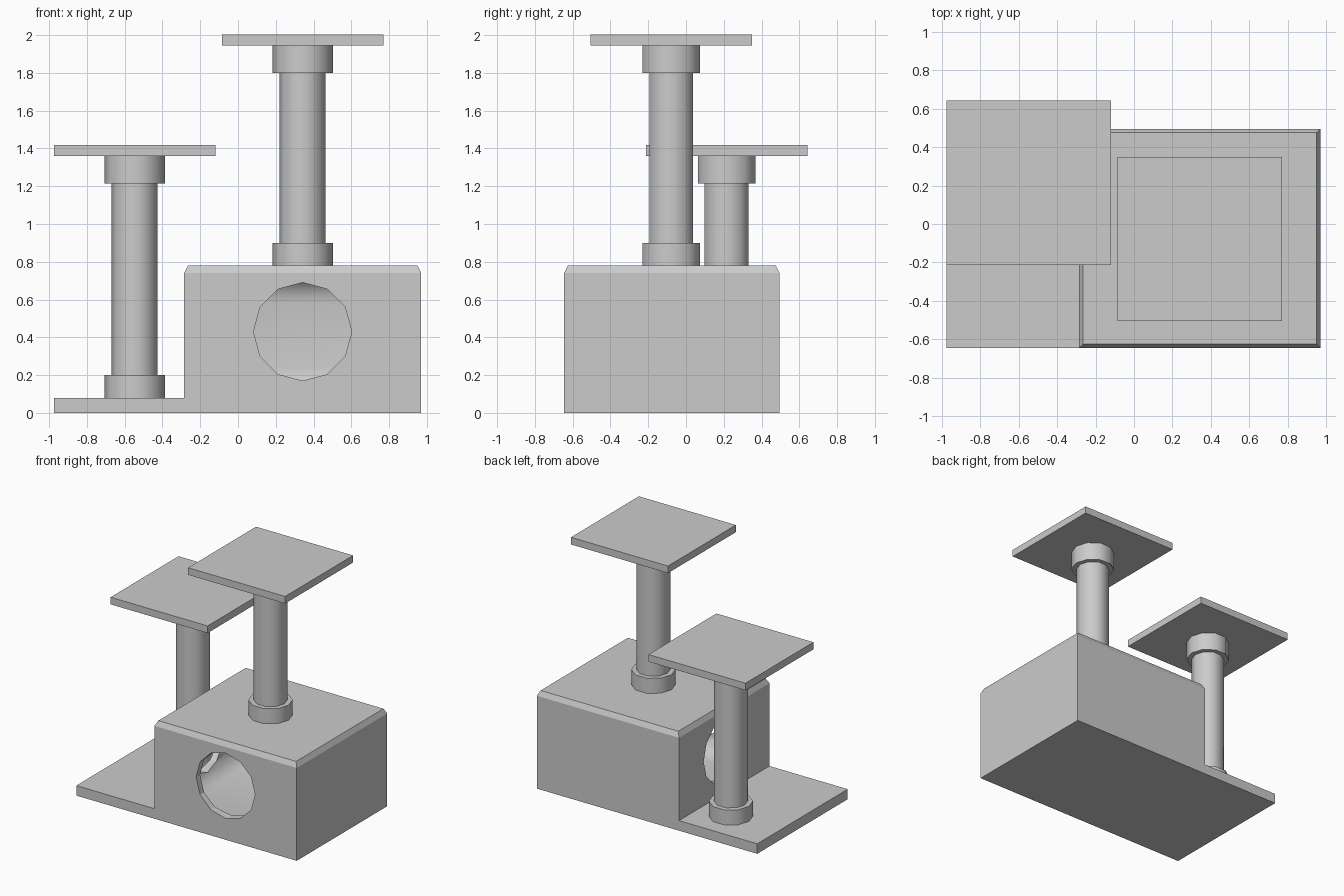
import bpy
import bmesh
import math
from mathutils import Matrix, Vector

if "Cube" in bpy.data.objects:
    bpy.data.objects.remove(bpy.data.objects["Cube"], do_unlink=True)

GREY = (0.6, 0.6, 0.6, 1)
mat = bpy.data.materials.new("plain_grey")
mat.use_nodes = True
mat.diffuse_color = GREY
mat.node_tree.nodes["Principled BSDF"].inputs["Base Color"].default_value = GREY


def finish(name, bm, smooth=False):
    mesh = bpy.data.meshes.new(name)
    bm.to_mesh(mesh)
    bm.free()
    mesh.materials.append(mat)
    obj = bpy.data.objects.new(name, mesh)
    bpy.context.collection.objects.link(obj)
    if smooth:
        bpy.ops.object.select_all(action="DESELECT")
        obj.select_set(True)
        bpy.context.view_layer.objects.active = obj
        bpy.ops.object.shade_smooth_by_angle(angle=math.radians(40))
    return obj


def box_mesh(low, high):
    low, high = Vector(low), Vector(high)
    bm = bmesh.new()
    bmesh.ops.create_cube(bm, size=1)
    bmesh.ops.scale(bm, vec=high - low, verts=bm.verts)
    bmesh.ops.translate(bm, vec=(low + high) / 2, verts=bm.verts)
    return bm


def cylinder(name, x, y, bottom, top, radius, sides=10):
    bm = bmesh.new()
    place = Matrix.Translation((x, y, (bottom + top) / 2)) @ Matrix.Rotation(math.pi / 2, 4, "Z")
    bmesh.ops.create_cone(bm, cap_ends=True, segments=sides, radius1=radius,
                          radius2=radius, depth=top - bottom, matrix=place)
    return finish(name, bm, smooth=True)


def hole_cutter(name, centre, axis):
    bm = bmesh.new()
    turn = Matrix.Rotation(math.pi / 2, 4, axis)
    bmesh.ops.create_cone(bm, cap_ends=True, segments=12, radius1=0.26,
                          radius2=0.26, depth=0.4, matrix=Matrix.Translation(centre) @ turn)
    return finish(name, bm)


# House with chamfered top edges
bm = box_mesh((-0.285, -0.645, 0), (0.97, 0.495, 0.74))
top = max(bm.faces, key=lambda f: f.calc_center_median().z)
bmesh.ops.inset_region(bm, faces=[top], thickness=0.028, depth=0)
bmesh.ops.translate(bm, vec=(0, 0, 0.04), verts=top.verts)
house = finish("house", bm)

# Rounded hollow and the two round doorways
bm = box_mesh((-0.235, -0.595, 0.09), (0.92, 0.445, 0.73))
bmesh.ops.bevel(bm, geom=bm.edges[:], offset=0.15, segments=5, profile=0.5, affect="EDGES")
hollow = finish("hollow_cutter", bm, smooth=True)
front_hole = hole_cutter("front_hole_cutter", (0.342, -0.645, 0.43), "X")
side_hole = hole_cutter("side_hole_cutter", (-0.285, -0.075, 0.43), "Y")
for cutter in (hollow, front_hole, side_hole):
    cut = house.modifiers.new(cutter.name, "BOOLEAN")
    cut.operation = "DIFFERENCE"
    cut.solver = "EXACT"
    cut.object = cutter
    cutter.hide_render = True
    cutter.hide_set(True)

# Floor board beside the house
finish("base_board", box_mesh((-0.975, -0.645, 0), (-0.285, 0.495, 0.08)))

# Posts with collars and square perches
for side, x, y, foot, head, collar in (("left", 0.342, -0.078, 0.78, 1.945, 0.145),
                                       ("right", -0.547, 0.215, 0.08, 1.36, 0.145)):
    cylinder(side + "_post", x, y, foot, head, 0.122)
    cylinder(side + "_lower_collar", x, y, foot, foot + 0.12, 0.16)
    cylinder(side + "_upper_collar", x, y, head - collar, head, 0.16)
    thick = 0.057
    finish(side + "_perch", box_mesh((x - 0.428, y - 0.428, head),
                                     (x + 0.428, y + 0.428, head + thick)))
